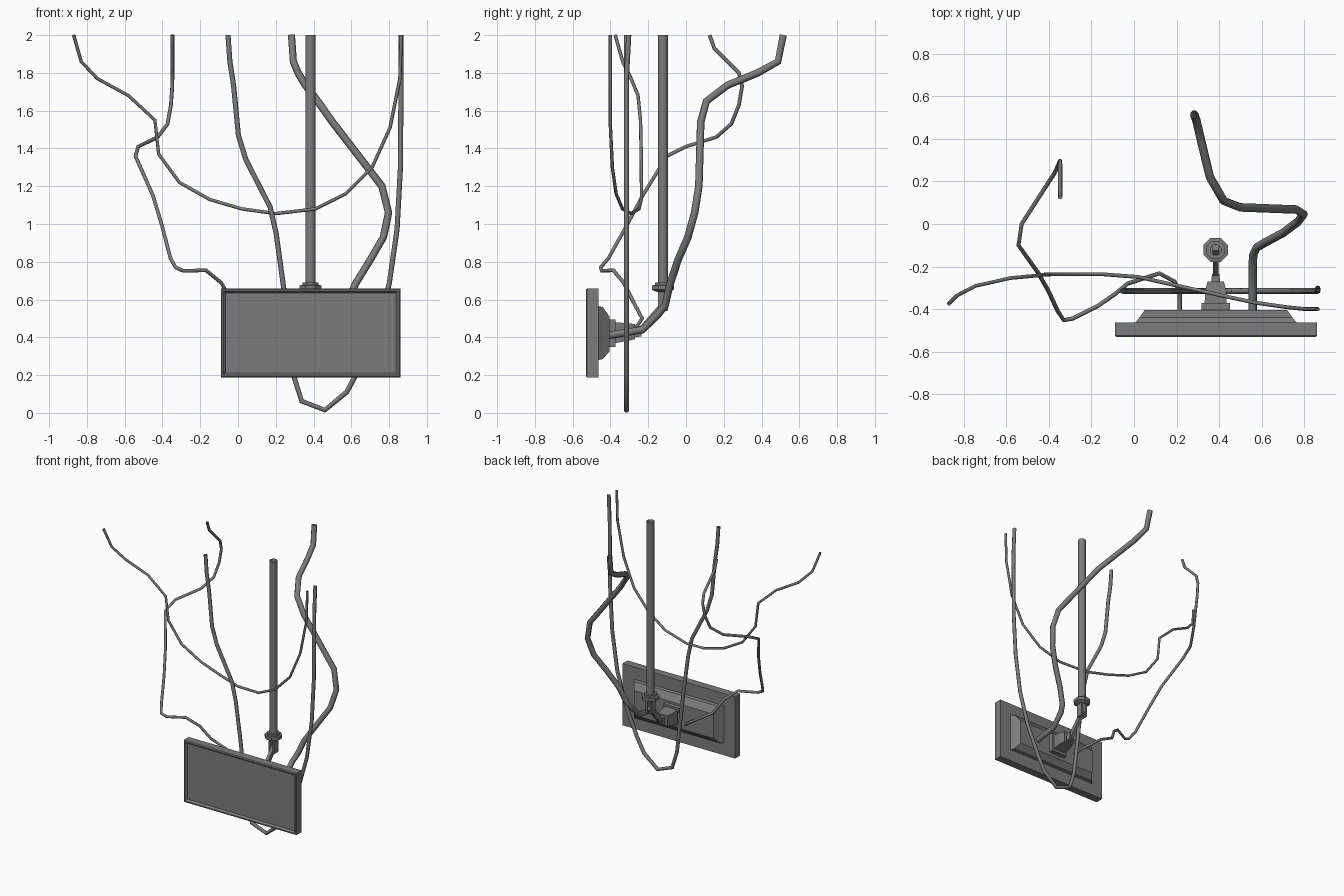
import bpy, bmesh, math
from mathutils import Vector

if "Cube" in bpy.data.objects:
    bpy.data.objects.remove(bpy.data.objects["Cube"])

CX, CZ = 0.385, 0.423      # screen centre
PX, PY = 0.384, -0.122     # pole axis

dark = bpy.data.materials.new("dark_grey")
dark.diffuse_color = (0.2, 0.2, 0.2, 1)
dark.use_nodes = True
dark.node_tree.nodes["Principled BSDF"].inputs["Base Color"].default_value = dark.diffuse_color


def make_object(name, bm):
    bmesh.ops.recalc_face_normals(bm, faces=bm.faces)
    me = bpy.data.meshes.new(name)
    bm.to_mesh(me)
    bm.free()
    me.materials.append(dark)
    ob = bpy.data.objects.new(name, me)
    bpy.context.collection.objects.link(ob)
    return ob


def bridge(bm, rings, closed=False):
    pairs = list(zip(rings, rings[1:])) + ([(rings[-1], rings[0])] if closed else [])
    for a, b in pairs:
        for i in range(len(a)):
            j = (i + 1) % len(a)
            bm.faces.new((a[i], a[j], b[j], b[i]))


def rect_loft(name, sections, cx=CX):
    """Stack of rectangles along y: (y, half width, z low, z high)."""
    bm = bmesh.new()
    rings = []
    for y, w, lo, hi in sections:
        rings.append([bm.verts.new((cx + sx * w, y, z))
                      for sx, z in ((-1, lo), (1, lo), (1, hi), (-1, hi))])
    bridge(bm, rings)
    bm.faces.new(rings[0])
    bm.faces.new(rings[-1])
    return make_object(name, bm)


def turned(name, profile, sides, closed=False):
    """Open or ring-shaped lathe of (radius, z) pairs about the pole axis."""
    bm = bmesh.new()
    rings = []
    for r, z in profile:
        rings.append([bm.verts.new((PX + r * math.cos((k + .5) * math.tau / sides),
                                    PY + r * math.sin((k + .5) * math.tau / sides), z))
                      for k in range(sides)])
    bridge(bm, rings, closed)
    return make_object(name, bm)


def box(name, centre, size, tilt=0.0):
    bm = bmesh.new()
    bmesh.ops.create_cube(bm, size=1)
    bmesh.ops.scale(bm, vec=size, verts=bm.verts)
    ob = make_object(name, bm)
    ob.location = centre
    ob.rotation_euler.x = tilt
    return ob


def smooth(ob, degrees):
    bpy.ops.object.select_all(action='DESELECT')
    ob.select_set(True)
    bpy.context.view_layer.objects.active = ob
    if ob.type == 'CURVE':
        bpy.ops.object.convert(target='MESH')
    bpy.ops.object.shade_smooth_by_angle(angle=math.radians(degrees))


def cable(name, radius, points):
    cu = bpy.data.curves.new(name, 'CURVE')
    cu.dimensions = '3D'
    cu.bevel_depth = radius
    cu.bevel_resolution = 2
    cu.materials.append(dark)
    sp = cu.splines.new('POLY')
    sp.points.add(len(points) - 1)
    for p, co in zip(sp.points, points):
        p.co = (*co, 1)
    ob = bpy.data.objects.new(name, cu)
    bpy.context.collection.objects.link(ob)
    smooth(ob, 50)


# Screen with a raised rim around the recessed display
rect_loft("screen_panel", [
    (-0.515, 0.452, CZ - .212, CZ + .212), (-0.522, 0.455, CZ - .216, CZ + .216),
    (-0.53, 0.462, CZ - .222, CZ + .222), (-0.53, 0.470, CZ - .230, CZ + .230),
    (-0.524, 0.475, CZ - .235, CZ + .235), (-0.463, 0.475, CZ - .235, CZ + .235)])
rect_loft("rear_housing", [
    (-0.464, 0.38, 0.28, 0.565), (-0.44, 0.36, 0.285, 0.56), (-0.405, 0.335, 0.325, 0.51)])

# Bracket on the back of the screen
rect_loft("mount_plate", [(-0.406, 0.068, 0.35, 0.495), (-0.372, 0.066, 0.35, 0.495)], PX)
rect_loft("mount_block", [(-0.373, 0.052, 0.37, 0.48), (-0.315, 0.05, 0.38, 0.475),
                          (-0.27, 0.038, 0.39, 0.47)], PX)
rect_loft("mount_neck", [(-0.271, 0.02, 0.40, 0.46), (-0.235, 0.018, 0.405, 0.46)], PX)

# Hollow hanging pole with its collar and the swivel fork below
smooth(turned("pole", [(0.028, 0.66), (0.028, 2.0)], 12), 50)
turned("pole_collar", [(0.026, 0.64), (0.035, 0.64), (0.062, 0.652), (0.062, 0.675),
                       (0.046, 0.677), (0.046, 0.69), (0.026, 0.69)], 8, closed=True)
for s in (-1, 1):
    box("swivel_fork", (PX + s * 0.018, PY, 0.60), (0.012, 0.052, 0.12))
a, b = Vector((PX, -0.245, 0.43)), Vector((PX, PY, 0.57))
d = b - a
box("swivel_arm", (a + b) / 2, (0.024, d.length + 0.03, 0.034), math.atan2(d.z, d.y))

# Slack cable passing behind and under the screen
cable("long_loop_cable", 0.0135, [(x, -0.315, z) for x, z in (
    (-.053, 2), (-.043, 1.86), (-.023, 1.73), (.002, 1.47), (.042, 1.34), (.17, 1.09),
    (.202, .95), (.242, .66), (.297, .19), (.337, .062), (.46, .015), (.575, .11),
    (.635, .22), (.735, .45), (.8, .68), (.842, .97), (.86, 1.3), (.863, 1.78))]
    + [(.863, -.303, 2)])

# Thin cable draped across above the screen
cable("draped_cable", 0.009, [
    (-.87, -.375, 2), (-.83, -.335, 1.86), (-.745, -.291, 1.77), (-.58, -.254, 1.68),
    (-.44, -.241, 1.55), (-.42, -.237, 1.37), (-.31, -.236, 1.22), (-.15, -.236, 1.13),
    (.02, -.249, 1.08), (.2, -.289, 1.055), (.41, -.336, 1.08), (.57, -.37, 1.16),
    (.71, -.39, 1.3), (.805, -.4, 1.51), (.857, -.4, 1.77), (.864, -.4, 2)])

# Cable wandering in from the left to the housing
cable("side_cable", 0.01, [
    (-.347, .125, 2), (-.347, .15, 1.93), (-.347, .28, 1.8), (-.348, .297, 1.73),
    (-.355, .28, 1.63), (-.373, .24, 1.53), (-.425, .16, 1.46), (-.528, 0, 1.41),
    (-.543, -.1, 1.36), (-.45, -.23, 1.15), (-.402, -.315, .99), (-.358, -.41, .82),
    (-.33, -.452, .77), (-.29, -.445, .752), (-.17, -.385, .755), (-.09, -.33, .69),
    (-.03, -.28, .59), (.12, -.232, .5), (.19, -.27, .445), (.215, -.32, .43),
    (.215, -.41, .42)])

# Thick feed cable from the upper rear
cable("feed_cable", 0.02, [
    (.283, .515, 2), (.293, .487, 1.86), (.318, .38, 1.8), (.357, .22, 1.735),
    (.422, .108, 1.65), (.5, .078, 1.54), (.762, .068, 1.2), (.797, .046, 1.06),
    (.77, .01, .93), (.7, -.042, .81), (.62, -.085, .68), (.577, -.11, .57),
    (.56, -.145, .525), (.557, -.23, .44), (.557, -.41, .41)])
